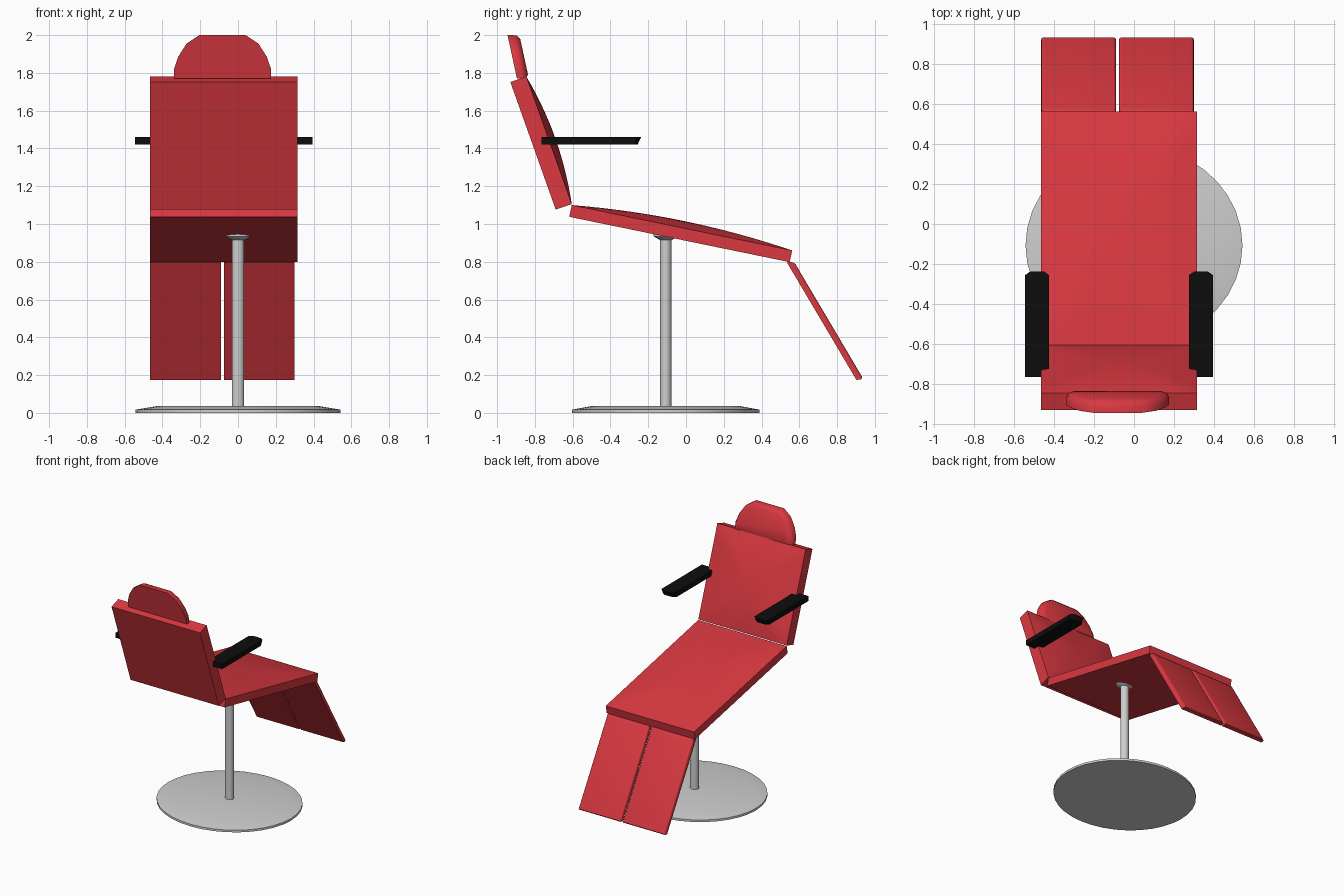
import bpy, bmesh, math
from mathutils import Vector

if "Cube" in bpy.data.objects:
    bpy.data.objects.remove(bpy.data.objects["Cube"])


def material(name, color):
    m = bpy.data.materials.new(name)
    m.use_nodes = True
    m.diffuse_color = (*color, 1)
    m.node_tree.nodes["Principled BSDF"].inputs["Base Color"].default_value = (*color, 1)
    return m


red = material("red upholstery", (0.7, 0.04, 0.052))
black = material("black plastic", (0.004, 0.004, 0.004))
grey = material("light grey metal", (0.62, 0.62, 0.62))

MID = -0.075  # centre line of the upholstery


def finish(name, bm, mat, angle=35):
    bmesh.ops.recalc_face_normals(bm, faces=bm.faces)
    mesh = bpy.data.meshes.new(name)
    bm.to_mesh(mesh)
    bm.free()
    mesh.materials.append(mat)
    ob = bpy.data.objects.new(name, mesh)
    bpy.context.collection.objects.link(ob)
    bpy.ops.object.select_all(action="DESELECT")
    ob.select_set(True)
    bpy.context.view_layer.objects.active = ob
    bpy.ops.object.shade_smooth_by_angle(angle=math.radians(angle))
    return ob


def loft(name, rings, mat, angle=35):
    """Skin a stack of rings and cap both ends."""
    bm = bmesh.new()
    loops = [[bm.verts.new(p) for p in ring] for ring in rings]
    for a, b in zip(loops, loops[1:]):
        for i in range(len(a)):
            j = (i + 1) % len(a)
            bm.faces.new((a[i], a[j], b[j], b[i]))
    bm.faces.new(loops[0])
    bm.faces.new(loops[-1])
    return finish(name, bm, mat, angle)


def pad(name, x0, x1, start, end, depth, bulge=0, cells=1, bevel=0):
    """Slab whose face runs from start to end (y, z), thickened by depth."""
    start, end = Vector((0, *start)), Vector((0, *end))
    along = end - start
    normal = Vector((0, -along.z, along.y)).normalized()
    bm = bmesh.new()
    bmesh.ops.create_grid(bm, x_segments=cells, y_segments=cells, size=1)
    half = max(v.co.x for v in bm.verts)
    for v in bm.verts:
        u, w = v.co.x / half, v.co.y / half
        p = start + along * (w + 1) / 2 + normal * bulge * (1 - max(abs(u), abs(w)) ** 2)
        p.x = x0 + (x1 - x0) * (u + 1) / 2
        v.co = p
    rim = [e for e in bm.edges if e.is_boundary]
    new = bmesh.ops.extrude_edge_only(bm, edges=rim)["geom"]
    for v in new:
        if isinstance(v, bmesh.types.BMVert):
            v.co += Vector((0, *depth))
    back = [e for e in new if isinstance(e, bmesh.types.BMEdge) and e.is_boundary]
    bmesh.ops.contextual_create(bm, geom=back)
    if bevel:
        bmesh.ops.recalc_face_normals(bm, faces=bm.faces)
        bmesh.ops.bevel(bm, geom=rim, offset=bevel, segments=3, profile=0.5, affect="EDGES")
    return finish(name, bm, red)


# Upholstered seat and backrest
pad("seat", MID - 0.39, MID + 0.39, (-0.605, 1.1), (0.562, 0.86), (-0.013, -0.062), 0.037, 16)
pad("backrest", MID - 0.39, MID + 0.39, (-0.845, 1.78), (-0.605, 1.105), (-0.085, -0.028), 0.035, 16)

# Two leg supports
for side, x0 in (("right", -0.465), ("left", -0.075)):
    pad(side + "_leg_support", x0, x0 + 0.375, (0.572, 0.8), (0.94, 0.178), (-0.038, -0.003), bevel=0.018)

# Headrest: rounded outline with a narrowed front
half = [(0.257, 0), (0.257, 0.05), (0.235, 0.115), (0.19, 0.185), (0.123, 0.23)]
outline = half + [(-x, h) for x, h in reversed(half)]


def head_ring(forward, sx, sh):
    ring = []
    for x, h in outline:
        h = 0.115 + (h - 0.115) * sh
        ring.append((MID - 0.007 + x * sx, -0.895 - 0.217 * h + forward, 1.77 + h))
    return ring


loft("headrest", [head_ring(0, 1, 1), head_ring(0.03, 1, 1), head_ring(0.05, 0.95, 0.97),
                  head_ring(0.063, 0.82, 0.82)], red, 50)

# Armrests with a chamfered, undercut front end
for side, s in (("right", -1), ("left", 1)):
    cx = MID + s * 0.41
    rings = []
    for z, cut in ((1.42, 0.018), (1.46, 0)):
        front = -0.238 - cut
        rings.append([(cx - 0.06, -0.765, z), (cx + 0.06, -0.765, z), (cx + 0.06, front - 0.018, z),
                      (cx + 0.035, front, z), (cx - 0.035, front, z), (cx - 0.06, front - 0.018, z)])
    loft(side + "_armrest", rings, black, 20)


# Metal stand: slightly oval disc, column and mounting flange
def oval(r, z, n):
    steps = [2 * math.pi * i / n for i in range(n)]
    return [(r * math.cos(a), -0.107 + 0.915 * r * math.sin(a), z) for a in steps]


loft("base_disc", [oval(0.543, 0, 36), oval(0.543, 0.017, 36), oval(0.43, 0.036, 36)], grey)
loft("column", [oval(0.033, 0.03, 20), oval(0.033, 0.95, 20)], grey)
loft("seat_flange", [oval(0.035, 0.915, 12), oval(0.07, 0.935, 12), oval(0.07, 0.947, 12)], grey)
